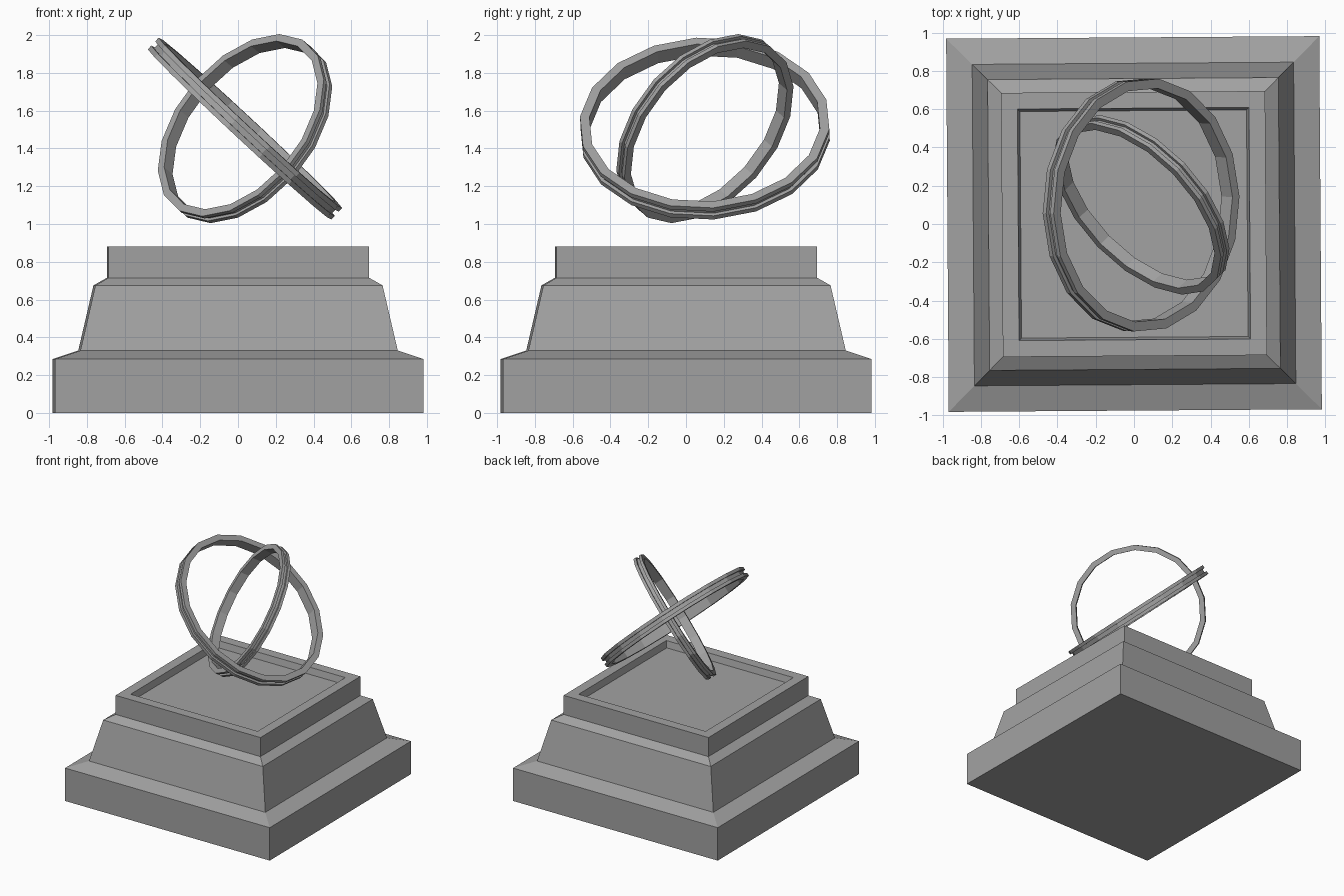
import bpy, bmesh, math
from mathutils import Vector, Matrix

cube = bpy.data.objects.get("Cube")
if cube:
    bpy.data.objects.remove(cube)

stone = bpy.data.materials.new("stone_grey")
stone.use_nodes = True
colour = (0.36, 0.36, 0.36, 1)
stone.diffuse_color = colour
stone.node_tree.nodes["Principled BSDF"].inputs["Base Color"].default_value = colour


def lathe(name, profile, sides, phase, closed):
    """Turn a (radius, height) profile around z with flat sides."""
    bm = bmesh.new()
    loops = []
    for r, z in profile:
        loop = []
        for i in range(sides):
            a = phase + math.tau * i / sides
            loop.append(bm.verts.new((r * math.cos(a), r * math.sin(a), z)))
        loops.append(loop)
    pairs = list(zip(loops, loops[1:]))
    if closed:
        pairs.append((loops[-1], loops[0]))
    else:
        bm.faces.new(loops[0])
        bm.faces.new(loops[-1])
    for low, high in pairs:
        for i in range(sides):
            j = (i + 1) % sides
            bm.faces.new((low[i], low[j], high[j], high[i]))
    bmesh.ops.recalc_face_normals(bm, faces=bm.faces)
    mesh = bpy.data.meshes.new(name)
    bm.to_mesh(mesh)
    bm.free()
    mesh.materials.append(stone)
    obj = bpy.data.objects.new(name, mesh)
    bpy.context.collection.objects.link(obj)
    return obj


# Stepped square pedestal with a shallow tray in its top (half width, height)
steps = [(0.975, 0), (0.975, 0.285), (0.84, 0.33), (0.76, 0.675), (0.69, 0.715),
         (0.69, 0.88), (0.605, 0.88), (0.592, 0.825)]
pedestal = lathe("pedestal", [(h * math.sqrt(2), z) for h, z in steps],
                 4, math.radians(45.4), False)


# Tilted faceted rings with a groove round the outside
def ring(name, radius, half, thick, normal, toward, phase):
    g = half * 0.36
    deep = radius - thick * 0.4
    inner = radius - thick
    profile = [(inner, -half), (radius, -half), (radius, -g), (deep, -g),
               (deep, g), (radius, g), (radius, half), (inner, half)]
    obj = lathe(name, profile, 18, math.radians(phase), True)
    n = Vector(normal).normalized()
    t = Vector(toward)
    x = (t - n * t.dot(n)).normalized()
    axes = Matrix((x, n.cross(x), n)).transposed().to_4x4()
    obj.matrix_world = Matrix.Translation((0.037, 0.1, 1.505)) @ axes
    return obj


ring("outer_ring", 0.664, 0.042, 0.05, (0.68, -0.03, 0.73), (1, 0, -1), 4)
ring("inner_ring", 0.56, 0.036, 0.043, (0.62, 0.6, -0.51), (0, 0, 1), 0)
